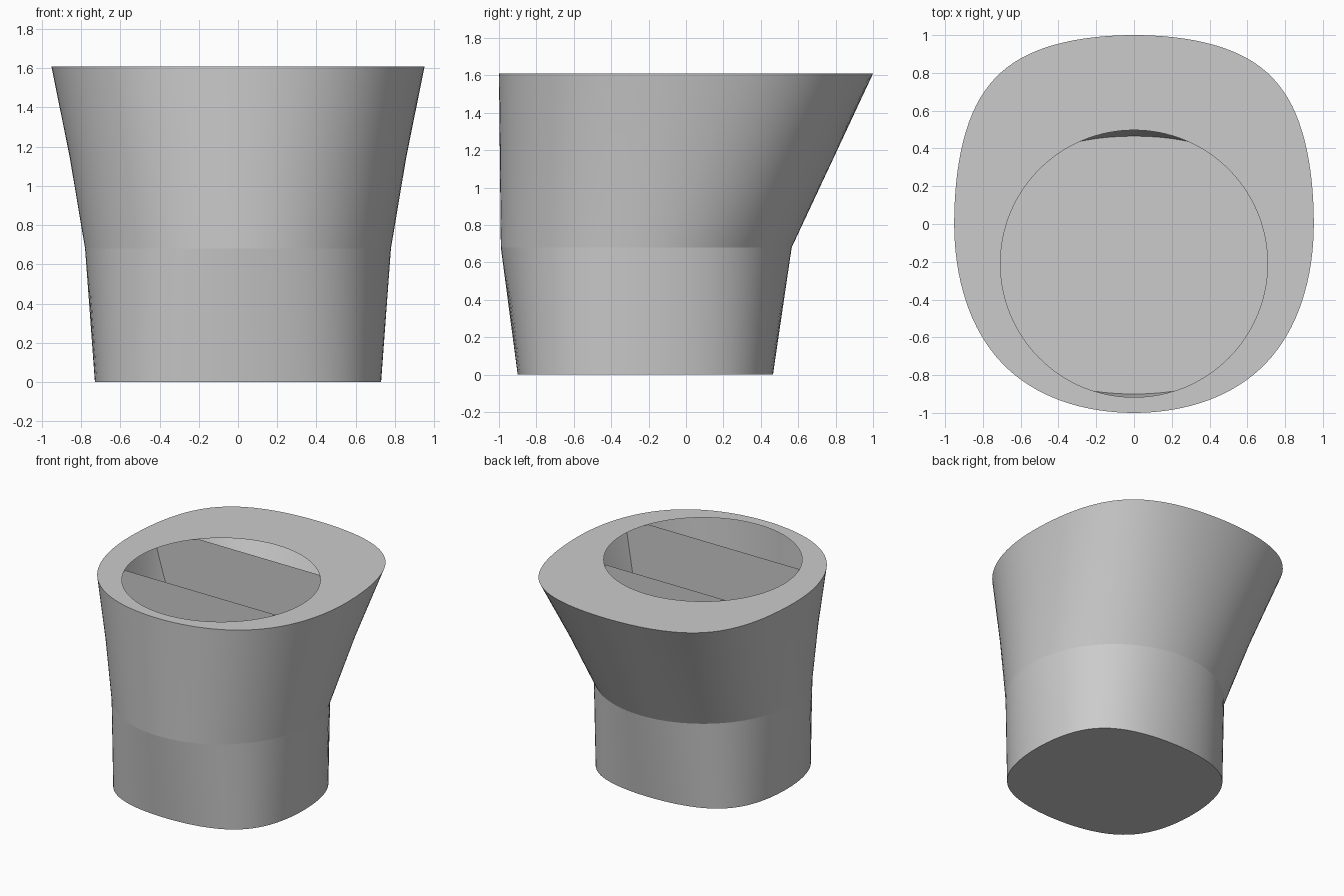
import bpy, math

cube = bpy.data.objects.get("Cube")
if cube:
    bpy.data.objects.remove(cube, do_unlink=True)

SEGMENTS = 128
# Body sections: height, half width, front y, back y, front and back squareness
SECTIONS = [(0, 0.73, -0.90, 0.465, 0.04, 0.043),
            (0.68, 0.78, -0.99, 0.565, 0, 0),
            (1.15, 0.859, -0.995, 0.785, 0.01, 0.023),
            (1.61, 0.952, -1.0, 1.0, 0.02, 0.046)]
TOP = SECTIONS[-1][0]

grey = bpy.data.materials.new("plain grey")
grey.use_nodes = True
grey.diffuse_color = (0.6, 0.6, 0.6, 1)
grey.node_tree.nodes["Principled BSDF"].inputs["Base Color"].default_value = (0.6, 0.6, 0.6, 1)


def section_at(z):
    """Blend the two neighbouring sections at a height."""
    for low, high in zip(SECTIONS, SECTIONS[1:]):
        if z <= high[0]:
            t = (z - low[0]) / (high[0] - low[0])
            return [a + (b - a) * t for a, b in zip(low, high)]


def outline(z):
    """Ring of the body at a height: an ellipse with its corners pushed out."""
    z, half, front, back, front_square, back_square = section_at(z)
    centre, depth = (front + back) / 2, (back - front) / 2
    ring = []
    for i in range(SEGMENTS):
        a = math.tau * i / SEGMENTS
        c, s = math.cos(a), math.sin(a)
        k = back_square if s >= 0 else front_square
        ring.append((half * (c + k * (c - math.cos(3 * a))),
                     centre + depth * (s + k * (s + math.sin(3 * a))), z))
    return ring


def half_width(y, z):
    """Inside half width of the body at a depth and height."""
    ring = outline(z)
    quarter = SEGMENTS // 4
    for i in range(-quarter, quarter):
        p, q = ring[i], ring[i + 1]
        if p[1] <= y <= q[1]:
            return p[0] + (q[0] - p[0]) * (y - p[1]) / (q[1] - p[1])


def make(name, verts, faces, smooth=False):
    mesh = bpy.data.meshes.new(name)
    mesh.from_pydata(verts, [], faces)
    mesh.materials.append(grey)
    obj = bpy.data.objects.new(name, mesh)
    bpy.context.collection.objects.link(obj)
    if smooth:
        bpy.ops.object.select_all(action='DESELECT')
        obj.select_set(True)
        bpy.context.view_layer.objects.active = obj
        bpy.ops.object.shade_smooth_by_angle(angle=math.radians(30))


def loft(name, rings, smooth=False):
    verts = [p for ring in rings for p in ring]
    faces = []
    for r in range(len(rings) - 1):
        for i in range(SEGMENTS):
            j = (i + 1) % SEGMENTS
            a, b = r * SEGMENTS, (r + 1) * SEGMENTS
            faces.append((a + i, a + j, b + j, b + i))
    make(name, verts, faces, smooth)


# Thin outer walls: tapered foot and flared upper body, with a crease between
rings = [outline(s[0]) for s in SECTIONS]
loft("foot_wall", rings[:2], smooth=True)
loft("upper_wall", rings[1:], smooth=True)

# Flat floor
make("floor", rings[0], [tuple(reversed(range(SEGMENTS)))])

# Flat top with a round opening set towards the front
opening = [(0.707 * math.cos(math.tau * i / SEGMENTS),
            -0.21 + 0.707 * math.sin(math.tau * i / SEGMENTS), TOP)
           for i in range(SEGMENTS)]
loft("top_rim", [rings[-1], opening])

# Two upright dividers spanning the hollow inside, just clear of the walls
STEPS = 24
for name, y in (("front_divider", -0.47), ("back_divider", 0.26)):
    heights = [TOP * i / STEPS for i in range(STEPS + 1)]
    verts = [(side * (half_width(y, z) - 0.006), y, z) for z in heights for side in (-1, 1)]
    faces = [(2 * i, 2 * i + 1, 2 * i + 3, 2 * i + 2) for i in range(STEPS)]
    make(name, verts, faces)
